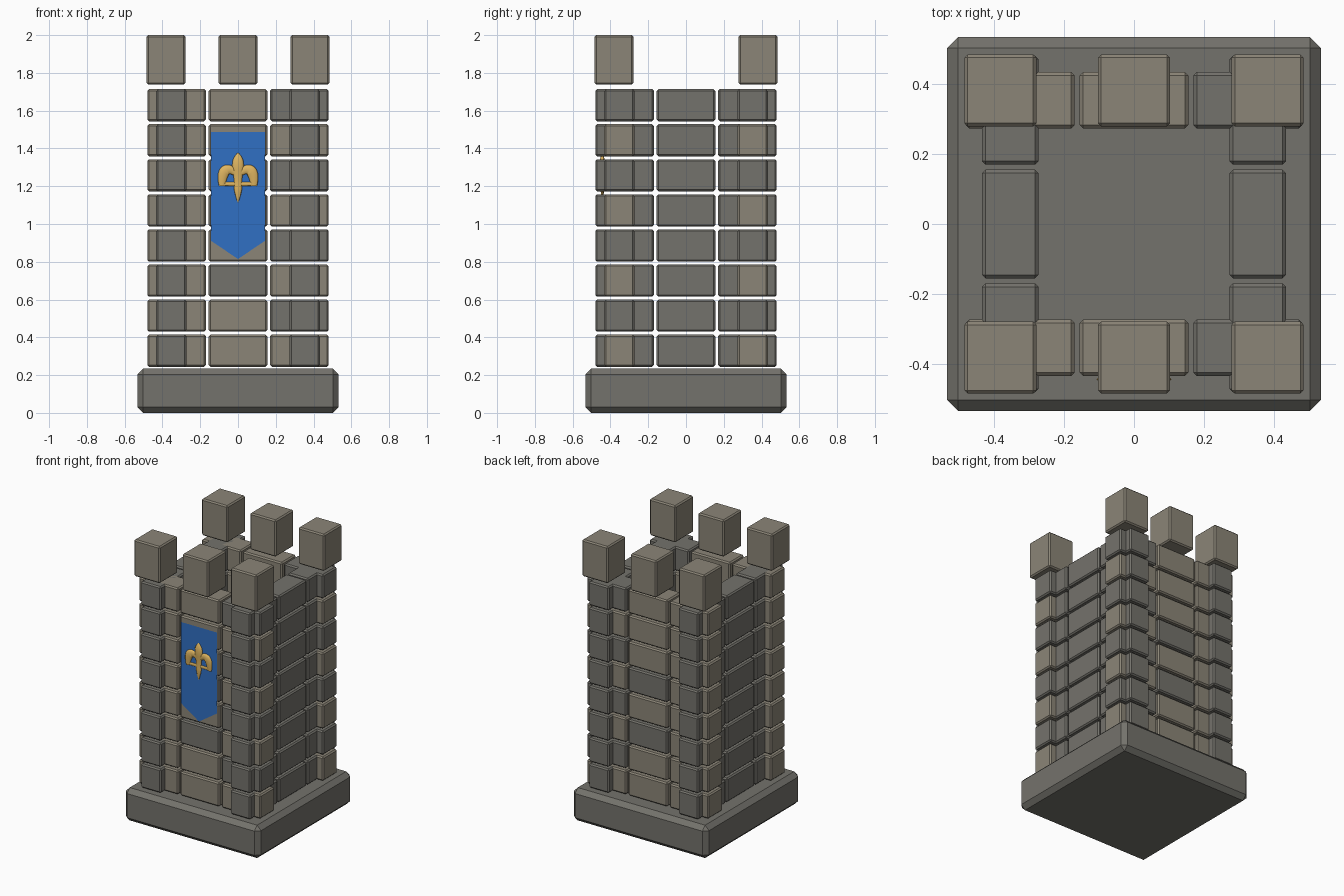
import bpy, bmesh

if "Cube" in bpy.data.objects:
    bpy.data.objects.remove(bpy.data.objects["Cube"])

def material(name, rgb):
    m = bpy.data.materials.new(name)
    m.diffuse_color = (*rgb, 1)
    m.use_nodes = True
    m.node_tree.nodes["Principled BSDF"].inputs["Base Color"].default_value = m.diffuse_color
    return m

LIGHT = material("light_stone", (0.26, 0.235, 0.185))
DARK = material("dark_stone", (0.175, 0.17, 0.15))
BLUE = material("blue_cloth", (0.03, 0.16, 0.55))
GOLD = material("gold", (0.75, 0.47, 0.12))

def block(name, centre, size, bevel, mat):
    """Stone block with a single-segment chamfer."""
    bm = bmesh.new()
    bmesh.ops.create_cube(bm, size=1)
    bmesh.ops.scale(bm, vec=size, verts=bm.verts)
    bmesh.ops.bevel(bm, geom=bm.edges[:], offset=bevel, segments=1, affect='EDGES')
    me = bpy.data.meshes.new(name)
    bm.to_mesh(me)
    bm.free()
    me.materials.append(mat)
    ob = bpy.data.objects.new(name, me)
    ob.location = centre
    bpy.context.collection.objects.link(ob)
    return ob

# Base slab
block("base", (0, 0, 0.117), (1.066, 1.066, 0.234), 0.031, DARK)

# Eight courses of bricks; the bricks of neighbouring walls cross at the corners
for row in range(8):
    z = 0.329 + 0.1857 * row
    for side in (-1, 1):
        for i in (-1, 0, 1):
            dark = (i == 1 and row % 2) or (i == 0 and row in (2, 4))
            block("wall_brick_x", (0.325 * i, 0.353 * side, z),
                  (0.31, 0.16, 0.17), 0.009, DARK if dark else LIGHT)
            block("wall_brick_y", (0.353 * side, 0.325 * i, z),
                  (0.16, 0.31, 0.17), 0.009, DARK)

# Battlement blocks along the front and back walls
for x in (-0.381, 0, 0.381):
    for y in (-0.381, 0.381):
        block("battlement", (x, y, 1.869), (0.205, 0.205, 0.262), 0.009, LIGHT)

# Hanging banner with a pointed lower edge
outline = [(-0.142, 1.487), (-0.142, 0.91), (0, 0.815), (0.142, 0.91), (0.142, 1.487)]
me = bpy.data.meshes.new("banner")
me.from_pydata([(x, -0.44, z) for x, z in outline], [], [range(len(outline))])
me.materials.append(BLUE)
bpy.context.collection.objects.link(bpy.data.objects.new("banner", me))

# Flattened gold ornament: centre leaf, two curled side leaves and a cross band
cu = bpy.data.curves.new("banner_ornament", 'CURVE')
cu.dimensions = '3D'
cu.bevel_depth = 1
cu.bevel_resolution = 2
cu.use_fill_caps = True

def stem(points):
    s = cu.splines.new('NURBS')
    s.points.add(len(points) - 1)
    for p, (x, z, r) in zip(s.points, points):
        p.co = (x, 0, z, 1)
        p.radius = r
    s.order_u = 3
    s.use_endpoint_u = True
    s.resolution_u = 5

stem([(0, 1.112, 0.001), (0, 1.17, 0.022), (0, 1.215, 0.02), (0, 1.26, 0.024),
      (0, 1.31, 0.033), (0, 1.355, 0.024), (0, 1.376, 0.003)])
for s in (-1, 1):
    stem([(0.015 * s, 1.27, 0.016), (0.04 * s, 1.295, 0.024),
          (0.085 * s, 1.275, 0.032), (0.085 * s, 1.2, 0.016)])
stem([(-0.09, 1.212, 0.01), (0, 1.212, 0.012), (0.09, 1.212, 0.01)])
cu.materials.append(GOLD)
ornament = bpy.data.objects.new("banner_ornament", cu)
ornament.location.y = -0.443
ornament.scale.y = 0.45
bpy.context.collection.objects.link(ornament)
